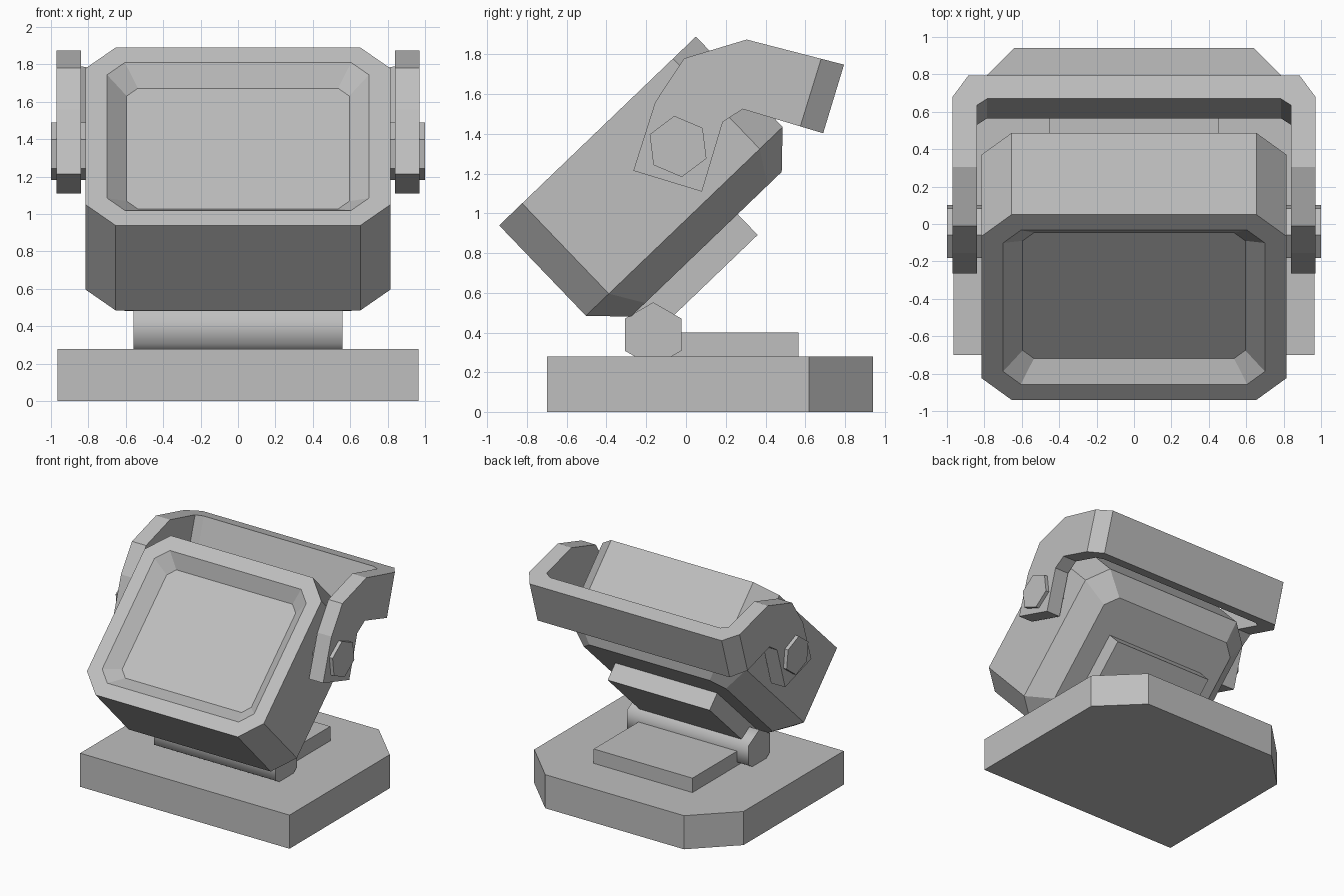
import bpy, bmesh, math
from mathutils import Vector

cube = bpy.data.objects.get("Cube")
if cube:
    bpy.data.objects.remove(cube, do_unlink=True)

grey = bpy.data.materials.new("light_grey")
grey.use_nodes = True
COLOUR = (0.52, 0.52, 0.52, 1)
grey.diffuse_color = COLOUR
grey.node_tree.nodes["Principled BSDF"].inputs["Base Color"].default_value = COLOUR


def finish(name, bm, smooth=None):
    bmesh.ops.recalc_face_normals(bm, faces=bm.faces)
    me = bpy.data.meshes.new(name)
    bm.to_mesh(me)
    bm.free()
    ob = bpy.data.objects.new(name, me)
    bpy.context.collection.objects.link(ob)
    me.materials.append(grey)
    if smooth:
        bpy.ops.object.select_all(action="DESELECT")
        ob.select_set(True)
        bpy.context.view_layer.objects.active = ob
        bpy.ops.object.shade_smooth_by_angle(angle=math.radians(smooth))
    return ob


def loft(name, rings, smooth=None):
    """Join matching rings of points and cap both ends."""
    bm = bmesh.new()
    loops = [[bm.verts.new(p) for p in ring] for ring in rings]
    n = len(loops[0])
    for a, b in zip(loops, loops[1:]):
        for i in range(n):
            j = (i + 1) % n
            bm.faces.new((a[i], a[j], b[j], b[i]))
    bm.faces.new(loops[0])
    bm.faces.new(loops[-1])
    return finish(name, bm, smooth)


def hexagon(x, y, z, r, turn):
    angles = [math.radians(turn + 60 * i) for i in range(6)]
    return [(x, y + r * math.cos(a), z + r * math.sin(a)) for a in angles]


# Base slab with clipped rear corners
outline = [(-0.965, -0.70), (0.965, -0.70), (0.965, 0.62),
           (0.64, 0.94), (-0.64, 0.94), (-0.965, 0.62)]
loft("base", [[(x, y, z) for x, y in outline] for z in (0, 0.28)])

# Raised plate on the base
plate = [(-0.455, -0.10), (0.455, -0.10), (0.455, 0.565), (-0.455, 0.565)]
loft("base_plate", [[(x, y, z) for x, y in plate] for z in (0.27, 0.40)])

# Hinge barrel
loft("hinge", [hexagon(x, -0.165, 0.39, 0.163, 30) for x in (-0.56, 0.56)], 61)

# Tilted head frame: s runs up the face, t runs into the head
CORNER = Vector((0, -0.94, 0.94))
UP = Vector((0, 0.7216, 0.6924))
DEEP = Vector((0, 0.6924, -0.7216))
SIDE = Vector((1, 0, 0))
HALF_W, HEIGHT = 0.815, 1.372


def head_point(x, s, t):
    return CORNER + SIDE * x + UP * s + DEEP * t


def octagon(inset, cut, t):
    w, lo, hi = HALF_W - inset, inset, HEIGHT - inset
    pts = [(-w + cut, lo), (w - cut, lo), (w, lo + cut), (w, hi - cut),
           (w - cut, hi), (-w + cut, hi), (-w, hi - cut), (-w, lo + cut)]
    return [head_point(x, s, t) for x, s in pts]


# Head: recessed panel, rim, straight walls, tapered back
loft("head", [octagon(0.22, 0.06, 0.09), octagon(0.115, 0.095, 0),
              octagon(0, 0.16, 0), octagon(0, 0.16, 0.63),
              octagon(0.16, 0.10, 0.79)])

# Mounting block behind the head
block = [(-0.47, 0.2), (0.47, 0.2), (0.47, 0.905), (-0.47, 0.905)]
loft("rear_block", [[head_point(x, s, t) for x, s in block] for t in (0.76, 0.935)])

# Handle: side arm profile, then a chamfered corner into the crossbar
ARM_TOP = [(-0.265, 1.215), (-0.155, 1.56), (-0.01, 1.78), (0.305, 1.875)]
ARM_LOW = [(0.285, 1.525), (0.185, 1.46), (0.08, 1.11)]


def bar_end(y):
    low_y = y - 0.105
    return [(y, 1.875 - 0.258 * (y - 0.305)), (low_y, 1.405 - 0.3 * (low_y - 0.685))]


bm = bmesh.new()


def column(x, pts):
    return [bm.verts.new((x, y, z)) for y, z in pts]


outer = column(0.97, ARM_TOP + bar_end(0.68) + ARM_LOW)
inner = column(0.84, ARM_TOP + bar_end(0.635) + ARM_LOW)
bm.faces.new(outer)
bm.faces.new(inner)
end = len(ARM_TOP)
for i in range(len(outer)):
    if i != end:
        j = (i + 1) % len(outer)
        bm.faces.new((outer[i], outer[j], inner[j], inner[i]))
ring = [outer[end], outer[end + 1], inner[end + 1], inner[end]]
for xo, yo, xi, yi in ((0.885, 0.795, 0.785, 0.67), (0, 0.795, 0, 0.67)):
    o, n = column(xo, bar_end(yo)), column(xi, bar_end(yi))
    new = [o[0], o[1], n[1], n[0]]
    for i in range(4):
        j = (i + 1) % 4
        bm.faces.new((ring[i], ring[j], new[j], new[i]))
    ring = new
handle = finish("handle", bm)
mirror = handle.modifiers.new("mirror", "MIRROR")
mirror.use_clip = True

# Hexagonal pivot bolts
for name, side in (("left_bolt", 1), ("right_bolt", -1)):
    loft(name, [hexagon(side * x, -0.04, 1.337, 0.155, 37) for x in (0.79, 1.0)])
